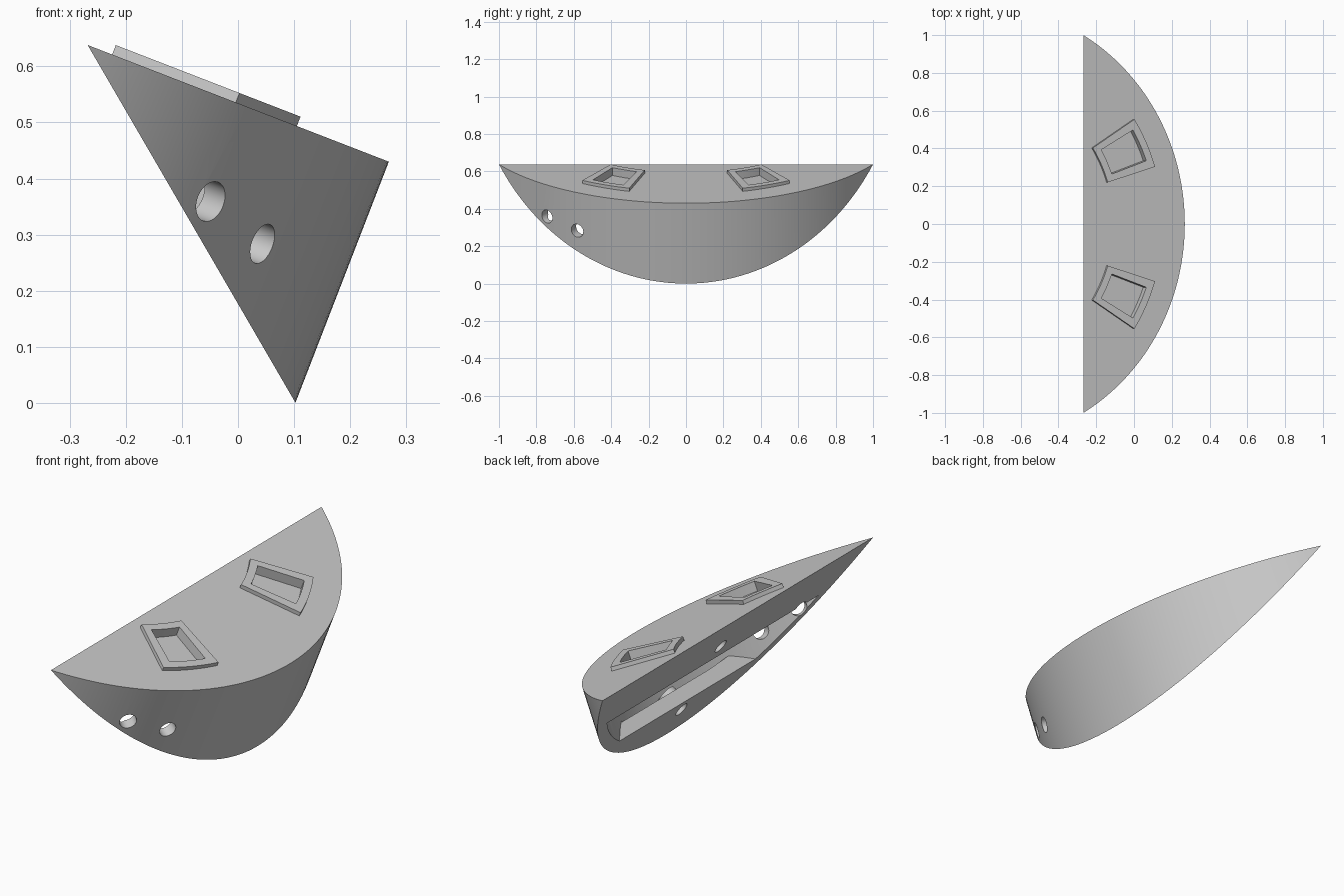
import bpy, bmesh
from math import sin, cos, asin, radians
from mathutils import Matrix, Vector

if "Cube" in bpy.data.objects:
    bpy.data.objects.remove(bpy.data.objects["Cube"])

# Tilted working frame: X runs down the lid, Z is the lid normal, origin mid chord
SAG, DROP, RADIUS = 0.576, 0.461, 1.156
CENTRE = SAG - RADIUS
INNER, BACK_WALL, LID = 1.105, 0.068, 0.05        # inner radius and wall thicknesses
FRAME = Matrix(((0.932, 0, 0.361, -0.268), (0, 1, 0, 0),
                (-0.361, 0, 0.932, 0.638), (0, 0, 0, 1)))
SLOPE = Vector((SAG, 0, -DROP)).normalized()      # down the slanted back
INWARD = Vector((DROP, 0, SAG)).normalized()      # into the body from the back

grey = bpy.data.materials.new("plain grey")
grey.use_nodes = True
grey.diffuse_color = (0.59, 0.59, 0.59, 1)
grey.node_tree.nodes["Principled BSDF"].inputs["Base Color"].default_value = grey.diffuse_color


def finish(bm, name):
    bmesh.ops.recalc_face_normals(bm, faces=bm.faces)
    mesh = bpy.data.meshes.new(name)
    bm.to_mesh(mesh)
    bm.free()
    mesh.transform(FRAME)
    mesh.materials.append(grey)
    obj = bpy.data.objects.new(name, mesh)
    bpy.context.collection.objects.link(obj)
    return obj


def prism(outline, low, high):
    bm = bmesh.new()
    face = bm.faces.new([bm.verts.new((x, y, low)) for x, y in outline])
    new = bmesh.ops.extrude_face_region(bm, geom=[face])["geom"]
    verts = [v for v in new if isinstance(v, bmesh.types.BMVert)]
    bmesh.ops.translate(bm, verts=verts, vec=(0, 0, high - low))
    return bm


def slice_off(bm, point, normal):
    """Remove everything on the side the normal points to and cap the cut."""
    bmesh.ops.bisect_plane(bm, geom=bm.verts[:] + bm.edges[:] + bm.faces[:],
                           dist=1e-5, plane_co=point, plane_no=normal, clear_outer=True)
    edges = [e for e in bm.edges if e.is_boundary]
    bmesh.ops.holes_fill(bm, edges=edges, sides=0)


def arc(radius, start, end, steps):
    angles = [start + (end - start) * i / steps for i in range(steps + 1)]
    return [(CENTRE + radius * cos(a), radius * sin(a)) for a in angles]


def sector(r_in, r_out, start, end, low, high):
    start, end = radians(start), radians(end)
    outline = arc(r_out, start, end, 12) + arc(r_in, end, start, 12)
    return prism(outline, low, high)


def rod(name, start, direction, length, radius):
    bm = bmesh.new()
    direction = Vector(direction).normalized()
    spin = direction.to_track_quat('Z', 'Y').to_matrix().to_4x4()
    place = Matrix.Translation(Vector(start) + direction * length / 2) @ spin
    bmesh.ops.create_cone(bm, cap_ends=True, segments=32, radius1=radius,
                          radius2=radius, depth=length, matrix=place)
    return finish(bm, name)


def combine(target, tools, operation):
    """Apply each tool to the target, then discard it."""
    bpy.context.view_layer.objects.active = target
    for tool in tools:
        mod = target.modifiers.new(tool.name, 'BOOLEAN')
        mod.operation, mod.solver, mod.object = operation, 'EXACT', tool
        bpy.ops.object.modifier_apply(modifier=mod.name)
        bpy.data.objects.remove(tool)


# Body: circular segment with the slanted back sliced away
half = asin(1 / RADIUS)
bm = prism(arc(RADIUS, -half, half, 72), -DROP - 0.02, 0)
slice_off(bm, (0, 0, 0), -INWARD)
body = finish(bm, "wedge_body")

# Hollow inside the curved wall, the back wall and the lid
bm = prism(arc(INNER, -1.1, 1.1, 72), -0.7, -LID)
slice_off(bm, INWARD * BACK_WALL, -INWARD)
hollow = finish(bm, "hollow_cutter")

# Raised frames on the lid and the recesses inside them
frames, cutters = [], []
for side in (-1, 1):
    frames.append(finish(sector(0.745, 1.026, 17.2 * side, 32.7 * side, -0.01, 0.018),
                         "raised_frame"))
    cutters.append(finish(sector(0.781, 0.989, 19.8 * side, 30.2 * side, -0.027, 0.05),
                          "recess_cutter"))

# Wide slot through the back wall, ending at the curved wall
bm = prism(arc(INNER, -1.1, 1.1, 72), -0.7, 0.3)
slice_off(bm, SLOPE * 0.257, -SLOPE)
slice_off(bm, SLOPE * 0.518, SLOPE)
slice_off(bm, INWARD * (BACK_WALL + 0.01), INWARD)
cutters.append(finish(bm, "back_slot_cutter"))

# Two radial holes through the curved wall
for angle, height in ((-40, -0.181), (-30.2, -0.218)):
    out = Vector((cos(radians(angle)), sin(radians(angle)), 0))
    start = Vector((CENTRE, 0, height)) + out * (RADIUS + 0.05)
    cutters.append(rod("wall_hole_cutter", start, -out, 0.32, 0.037))

# Two blind mounting holes in the back, each inside a collar
collars = []
for along in (0.175, 0.58):
    spot = SLOPE * along
    collars.append(rod("mount_collar", spot + INWARD * 0.05, INWARD, 0.045, 0.048))
    cutters.append(rod("mount_hole_cutter", spot - INWARD * 0.05, INWARD, 0.13, 0.034))

combine(body, frames, 'UNION')
combine(body, [hollow], 'DIFFERENCE')
combine(body, collars, 'UNION')
combine(body, cutters, 'DIFFERENCE')

# Smooth curves, sharp edges
bpy.ops.object.select_all(action='DESELECT')
body.select_set(True)
bpy.ops.object.shade_smooth_by_angle(angle=radians(25))
